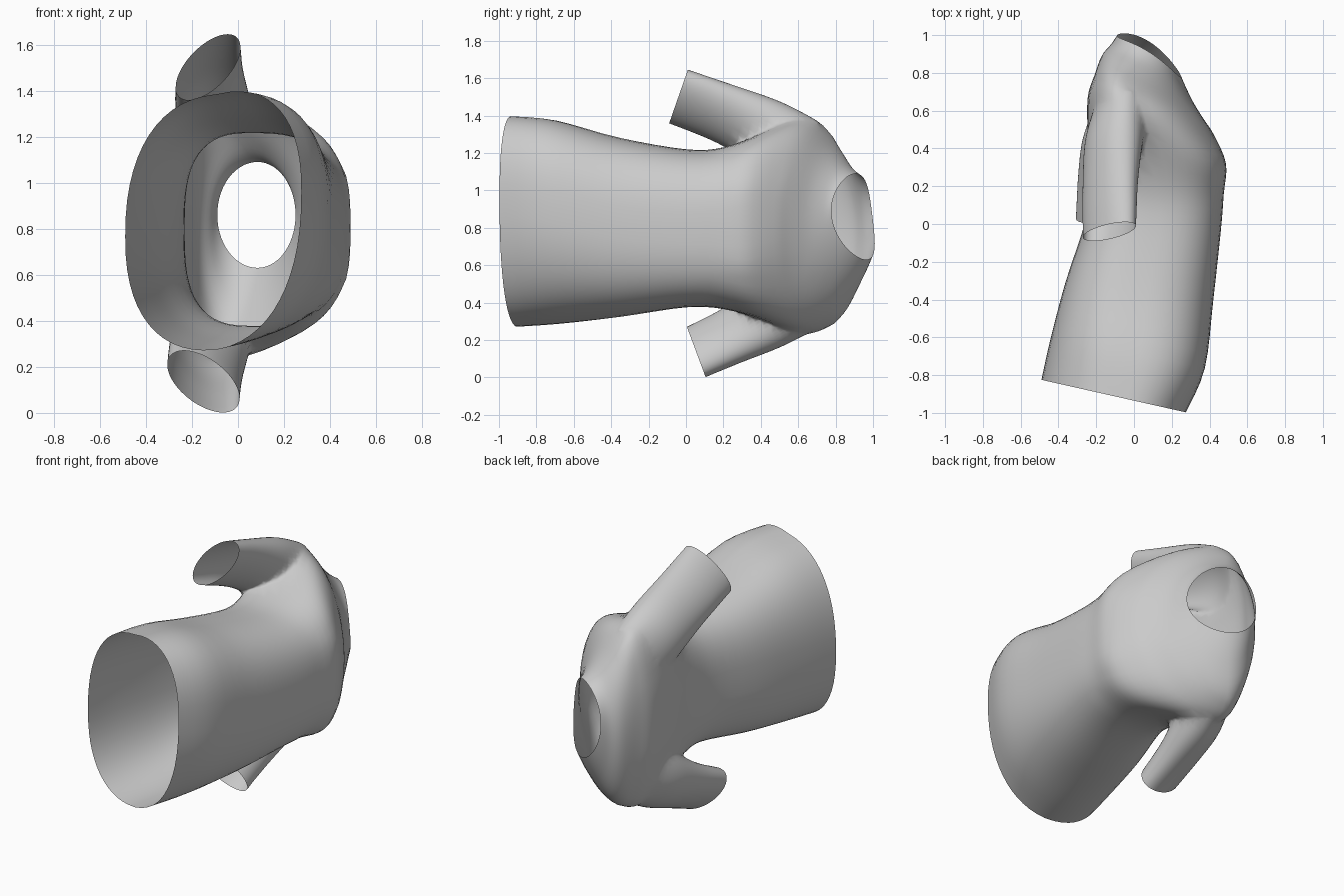
import bpy, bmesh, math
from mathutils import Vector

if "Cube" in bpy.data.objects:
    bpy.data.objects.remove(bpy.data.objects["Cube"])

SIDES = 56


def spread(keys, steps):
    """Smooth (Catmull-Rom) interpolation through rows of numbers."""
    out = []
    for i in range(len(keys) - 1):
        a, b, c, d = (keys[max(0, min(len(keys) - 1, i + j))] for j in (-1, 0, 1, 2))
        for s in range(steps):
            t = s / steps
            out.append([0.5 * (2 * q + (r - p) * t + (2 * p - 5 * q + 4 * r - u) * t * t
                               + (3 * q - p - 3 * r + u) * t ** 3)
                        for p, q, r, u in zip(a, b, c, d)])
    out.append(list(keys[-1]))
    return out


def power(v, p):
    return math.copysign(abs(v) ** p, v)


def body_ring(row):
    y, kx, kz, bow, shear, x0, x1, xm, z0, z1, p = row
    pts = []
    for i in range(SIDES):
        a = 2 * math.pi * i / SIDES
        c, s = power(math.cos(a), p), power(math.sin(a), p)
        x = xm + c * ((x1 - xm) if c > 0 else (xm - x0))
        z = (z0 + z1) / 2 + s * (z1 - z0) / 2
        z += shear * (x - xm) * (1 if c > 0 else 0.45) * (1 - 0.35 * abs(s))
        pts.append(Vector((x, y + kx * (x - xm) + kz * (z - 0.86) + bow * s * s, z)))
    return pts


def sleeve_ring(row):
    centre, tall, wide = Vector(row[:3]), Vector(row[3:6]), Vector((row[6], 0, 0))
    return [centre + tall * math.sin(a) + wide * math.cos(a)
            for a in (2 * math.pi * i / SIDES for i in range(SIDES))]


def loft(name, rings):
    """Closed tube through the rings, with one flat cap at each end."""
    bm = bmesh.new()
    loops = [[bm.verts.new(p) for p in ring] for ring in rings]
    for a, b in zip(loops, loops[1:]):
        for i in range(SIDES):
            j = (i + 1) % SIDES
            bm.faces.new((a[i], a[j], b[j], b[i]))
    bm.faces.new(loops[0])
    bm.faces.new(loops[-1])
    bmesh.ops.recalc_face_normals(bm, faces=bm.faces)
    mesh = bpy.data.meshes.new(name)
    bm.to_mesh(mesh)
    bm.free()
    ob = bpy.data.objects.new(name, mesh)
    bpy.context.collection.objects.link(ob)
    return ob


# Torso from hem to neckline:
# y, tilt x, tilt z, bow, shear, x min, x max, x mid, z min, z max, roundness
torso = [
    (-0.915, -0.225, 0, 0, 0.36, -0.49, 0.275, -0.09, 0.275, 1.385, 0.86),
    (-0.68, -0.20, 0, 0, 0.25, -0.44, 0.375, -0.04, 0.29, 1.365, 0.83),
    (-0.35, -0.12, 0, 0, 0.08, -0.362, 0.42, 0.00, 0.325, 1.28, 0.78),
    (0.00, -0.08, 0, 0, 0, -0.255, 0.46, 0.06, 0.375, 1.22, 0.74),
    (0.20, -0.10, 0, 0, 0, -0.232, 0.475, 0.04, 0.365, 1.23, 0.72),
    (0.42, -0.20, 0, 0, 0, -0.245, 0.487, -0.02, 0.31, 1.305, 0.70),
    (0.62, -0.30, 0, 0, 0, -0.245, 0.425, -0.08, 0.235, 1.385, 0.90),
    (0.73, -0.40, 0, 0, 0, -0.21, 0.37, -0.07, 0.25, 1.355, 0.96),
    (0.815, -0.50, -0.02, 0, 0, -0.17, 0.31, -0.02, 0.33, 1.23, 0.98),
    (0.86, -0.56, -0.06, 0.02, 0, -0.12, 0.27, 0.04, 0.48, 1.135, 1.0),
    (0.885, -0.64, -0.12, 0.05, 0, -0.09, 0.25, 0.085, 0.63, 1.09, 1.0),
]
shirt = loft("shirt", [body_ring(r) for r in spread(torso, 4)])

# Sleeve from shoulder to cuff: centre, tall half-axis, half width
upper = [
    (-0.075, 0.62, 1.17, 0.03, 0.09, 0.20, 0.135),
    (-0.105, 0.45, 1.292, 0.045, 0.06, 0.182, 0.15),
    (-0.125, 0.22, 1.405, 0.07, 0.045, 0.155, 0.13),
    (-0.13, -0.04, 1.502, 0.085, 0.05, 0.143, 0.112),
]
lower = []
for i, (x, y, z, tx, ty, tz, w) in enumerate(upper):
    f = i / 3
    lower.append((x - 0.02 * f, y + 0.095 * f * f, 1.638 - z, tx, ty, -tz * (1 - 0.06 * f), w + 0.02 * f))

sleeves = [loft(n, [sleeve_ring(r) for r in spread(k, 6)])
           for n, k in (("upper_sleeve", upper), ("lower_sleeve", lower))]

# Join the sleeves to the torso
for s in sleeves:
    mod = shirt.modifiers.new("join", 'BOOLEAN')
    mod.operation = 'UNION'
    mod.solver = 'EXACT'
    mod.object = s
bpy.context.view_layer.update()
joined = bpy.data.meshes.new_from_object(shirt.evaluated_get(bpy.context.evaluated_depsgraph_get()))
shirt.modifiers.clear()
shirt.data = joined
for s in sleeves:
    bpy.data.objects.remove(s)

# Open the hem, neckline and cuffs, then soften the armholes
bm = bmesh.new()
bm.from_mesh(joined)
caps = [f for f in bm.faces if len(f.verts) > 20]
bmesh.ops.delete(bm, geom=caps, context='FACES')
bmesh.ops.remove_doubles(bm, verts=bm.verts, dist=0.006)
bmesh.ops.triangulate(bm, faces=[f for f in bm.faces if len(f.verts) > 4])
soft = [v for v in bm.verts if not v.is_boundary and 0.12 < v.co.y < 0.78
        and abs(v.co.z - 0.82) > 0.25]
for _ in range(4):
    bmesh.ops.smooth_vert(bm, verts=soft, factor=0.5,
                          use_axis_x=True, use_axis_y=True, use_axis_z=True)
bm.to_mesh(joined)
bm.free()

fabric = bpy.data.materials.new("grey fabric")
fabric.diffuse_color = (0.6, 0.6, 0.6, 1)
fabric.use_nodes = True
fabric.node_tree.nodes["Principled BSDF"].inputs["Base Color"].default_value = fabric.diffuse_color
joined.materials.clear()
joined.materials.append(fabric)
for p in joined.polygons:
    p.material_index = 0
    p.use_smooth = True
